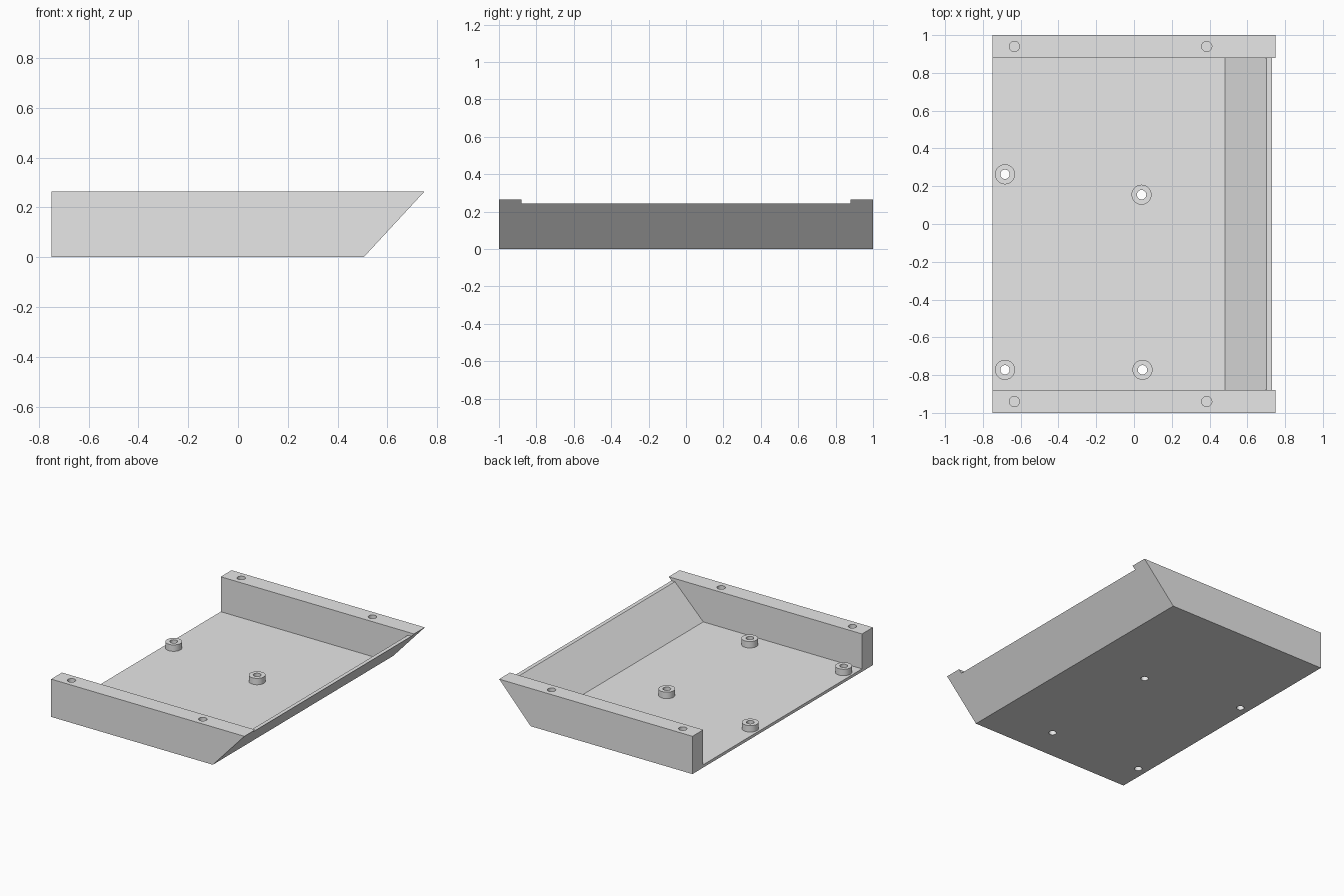
import bpy
import math

cube = bpy.data.objects.get("Cube")
if cube:
    bpy.data.objects.remove(cube, do_unlink=True)

grey = bpy.data.materials.new("plain grey")
grey.use_nodes = True
COLOUR = (0.8, 0.8, 0.8, 1)
grey.diffuse_color = COLOUR
grey.node_tree.nodes["Principled BSDF"].inputs["Base Color"].default_value = COLOUR


def extrude_profile(name, profile, half_width):
    """Solid from a counter-clockwise x-z profile, extruded along y."""
    n = len(profile)
    verts = [(x, y, z) for y in (-half_width, half_width) for x, z in profile]
    faces = [list(range(n)), list(range(2 * n - 1, n - 1, -1))]
    for i in range(n):
        j = (i + 1) % n
        faces.append((j, i, i + n, j + n))
    mesh = bpy.data.meshes.new(name)
    mesh.from_pydata(verts, [], faces)
    mesh.materials.append(grey)
    obj = bpy.data.objects.new(name, mesh)
    bpy.context.collection.objects.link(obj)
    return obj


def cylinder(name, x, y, radius, bottom, top):
    bpy.ops.mesh.primitive_cylinder_add(
        vertices=32, radius=radius, depth=top - bottom,
        location=(x, y, (bottom + top) / 2))
    obj = bpy.context.object
    obj.name = name
    obj.data.materials.append(grey)
    return obj


def combine(target, tool, operation):
    """Apply a boolean and discard the tool object."""
    bpy.ops.object.select_all(action="DESELECT")
    bpy.context.view_layer.objects.active = target
    target.select_set(True)
    mod = target.modifiers.new("shape", "BOOLEAN")
    mod.operation = operation
    mod.solver = "EXACT"
    mod.object = tool
    bpy.ops.object.modifier_apply(modifier=mod.name)
    bpy.data.objects.remove(tool, do_unlink=True)


WIDTH, HEIGHT, FLOOR, LIP = 0.75, 0.265, 0.02, 0.243

# Wedge-ended block
tray = extrude_profile("tray", [
    (-WIDTH, 0), (0.505, 0), (WIDTH, HEIGHT), (-WIDTH, HEIGHT)], 1.0)

# Pocket open at the top and at one end, leaving a thin sloped wall
pocket = extrude_profile("pocket_cutter", [
    (-1, FLOOR), (0.482, FLOOR), (0.702, LIP), (1, LIP), (1, 0.5), (-1, 0.5)], 0.88)
combine(tray, pocket, "DIFFERENCE")

# Standoffs, bored right through the floor
for x, y in [(-0.683, 0.263), (0.04, 0.155), (-0.683, -0.772), (0.045, -0.772)]:
    combine(tray, cylinder("standoff", x, y, 0.053, 0.01, 0.065), "UNION")
    combine(tray, cylinder("bore_cutter", x, y, 0.025, -0.1, 0.2), "DIFFERENCE")

# Blind screw holes in the two side rails
for x in (-0.633, 0.385):
    for y in (-0.94, 0.94):
        combine(tray, cylinder("screw_cutter", x, y, 0.027, 0.12, 0.4), "DIFFERENCE")

bpy.ops.object.select_all(action="DESELECT")
bpy.context.view_layer.objects.active = tray
tray.select_set(True)
bpy.ops.object.shade_smooth_by_angle(angle=math.radians(30))
